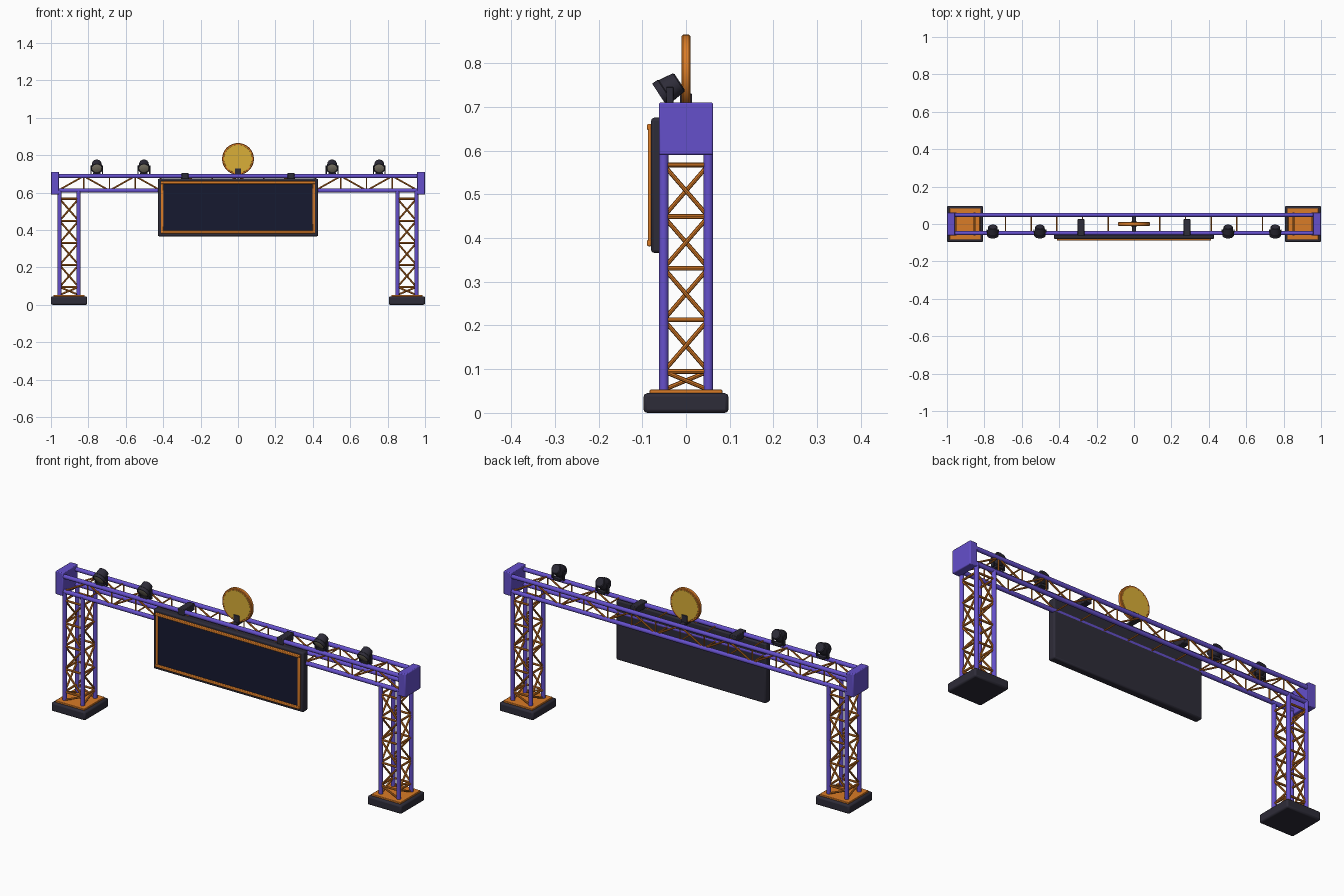
import bpy, bmesh, math
from mathutils import Vector, Matrix

if "Cube" in bpy.data.objects:
    bpy.data.objects.remove(bpy.data.objects["Cube"])


def material(name, rgb):
    m = bpy.data.materials.new(name)
    m.diffuse_color = (*rgb, 1)
    m.use_nodes = True
    m.node_tree.nodes["Principled BSDF"].inputs["Base Color"].default_value = m.diffuse_color
    return m


PURPLE = material("purple_paint", (0.13, 0.08, 0.6))
ORANGE = material("orange_paint", (0.7, 0.2, 0.02))
DARK = material("dark_metal", (0.027, 0.025, 0.04))
NAVY = material("screen_glass", (0.008, 0.01, 0.03))
GOLD = material("gold", (0.7, 0.43, 0.04))
LENS = material("lens_glass", (0.3, 0.27, 0.2))


def finish(name, bm, mat, bevel=0):
    me = bpy.data.meshes.new(name)
    bm.to_mesh(me)
    bm.free()
    ob = bpy.data.objects.new(name, me)
    bpy.context.collection.objects.link(ob)
    me.materials.append(mat)
    if bevel:
        mod = ob.modifiers.new("bevel", 'BEVEL')
        mod.width, mod.segments = bevel, 2
    bpy.ops.object.select_all(action='DESELECT')
    ob.select_set(True)
    bpy.context.view_layer.objects.active = ob
    bpy.ops.object.shade_smooth_by_angle(angle=math.radians(35))
    return ob


def box(name, lo, hi, mat, bevel=0.0):
    lo, hi = Vector(lo), Vector(hi)
    bm = bmesh.new()
    bmesh.ops.create_cube(bm, size=1, matrix=Matrix.Translation((lo + hi) / 2)
                          @ Matrix.Diagonal((*(hi - lo), 1)))
    return finish(name, bm, mat, bevel)


def tubes(name, pairs, r, mat, sides=8):
    bm = bmesh.new()
    for a, b in pairs:
        a, b = Vector(a), Vector(b)
        d = b - a
        m = Matrix.Translation((a + b) / 2) @ d.to_track_quat('Z', 'Y').to_matrix().to_4x4()
        bmesh.ops.create_cone(bm, cap_ends=True, segments=sides, radius1=r, radius2=r,
                              depth=d.length, matrix=m)
    return finish(name, bm, mat)


def lathe(name, profile, matrix, mat, sides=32):
    # profile of (radius, height) points spun around local z
    bm = bmesh.new()
    rings = [[bm.verts.new((r * math.cos(i * math.tau / sides), r * math.sin(i * math.tau / sides), z))
              for i in range(sides)] for r, z in profile]
    for a, b in zip(rings, rings[1:]):
        for i in range(sides):
            j = (i + 1) % sides
            bm.faces.new((a[i], a[j], b[j], b[i]))
    bm.faces.new(rings[0][::-1])
    bm.faces.new(rings[-1])
    bmesh.ops.transform(bm, matrix=matrix, verts=bm.verts)
    bmesh.ops.recalc_face_normals(bm, faces=bm.faces)
    return finish(name, bm, mat)


# Towers: base, plate, four posts, lattice and end cap
CX, H = 0.903, 0.051
for side, s in (("left", -1), ("right", 1)):
    c = s * CX
    box(side + "_base", (c - 0.097, -0.097, 0), (c + 0.097, 0.097, 0.045), DARK, 0.008)
    box(side + "_base_plate", (c - 0.083, -0.083, 0.043), (c + 0.083, 0.083, 0.053), ORANGE, 0.002)
    corners = [(c + s * x * H, y * H) for x, y in ((-1, -1), (1, -1), (1, 1), (-1, 1))]
    tubes(side + "_posts", [((x, y, 0.05), (x, y, 0.612)) for x, y in corners], 0.011, PURPLE, 16)
    levels = [0.053] + [0.095 + 0.118 * i for i in range(5)]
    rails, braces = [], []
    for i in range(4):
        a, b = corners[i], corners[(i + 1) % 4]
        rails += [((*a, z), (*b, z)) for z in levels[1:]]
        for k, (z0, z1) in enumerate(zip(levels, levels[1:])):
            p, q = (a, b) if k % 2 else (b, a)
            braces.append(((*p, z0), (*q, z1)))
    tubes(side + "_tower_rails", rails, 0.0055, ORANGE)
    tubes(side + "_tower_braces", braces, 0.005, ORANGE)
    box(side + "_end_cap", (min(s * 0.957, s), -0.062, 0.59), (max(s * 0.957, s), 0.062, 0.71),
        PURPLE, 0.004)

# Overhead truss
Y, ZB, ZT, P = 0.049, 0.611, 0.688, 0.1375
tubes("truss_chords", [((-0.965, y, z), (0.965, y, z)) for y in (-Y, Y) for z in (ZB, ZT)],
      0.011, PURPLE, 16)
zig, ties = [], []
for k in range(-7, 7):
    x0, x1 = k * P, (k + 1) * P
    za, zb = (ZB, ZT) if k % 2 else (ZT, ZB)
    zig += [((x0, y, za), (x1, y, zb)) for y in (-Y, Y)]
    if k > -7:
        ties += [((x0, -Y, z), (x0, Y, z)) for z in (ZB, ZT)]
        ties += [((x0, y, ZB), (x0, y, ZT)) for y in (-Y, Y)]
tubes("truss_diagonals", zig, 0.0045, ORANGE)
tubes("truss_ties", ties, 0.0035, ORANGE)

# Hanging display
box("display_body", (-0.428, -0.08, 0.366), (0.428, -0.04, 0.675), DARK, 0.007)
box("display_glass", (-0.402, -0.083, 0.39), (0.402, -0.078, 0.652), NAVY)
X, Z0, Z1, T = 0.413, 0.381, 0.661, 0.015
for z, n in ((Z0, "bottom"), (Z1 - T, "top")):
    box("display_trim_" + n, (-X, -0.089, z), (X, -0.078, z + T), ORANGE, 0.003)
for x, n in ((-X, "left"), (X - T, "right")):
    box("display_trim_" + n, (x, -0.087, Z0 + 0.005), (x + T, -0.078, Z1 - 0.005), ORANGE, 0.003)
for n, x in (("left", -0.283), ("right", 0.283)):
    box(n + "_display_bracket", (x - 0.018, -0.062, 0.672), (x + 0.018, 0.026, 0.706), DARK, 0.003)

# Spotlights aimed forward and down
for i, x in enumerate((-0.755, -0.503, 0.503, 0.755)):
    aim = Vector((0, -math.cos(math.radians(33)), -math.sin(math.radians(33))))
    m = Matrix.Translation((x, -0.038, 0.742)) @ aim.to_track_quat('Z', 'Y').to_matrix().to_4x4()
    lathe(f"spotlight_{i}_can", [(0.021, -0.028), (0.025, -0.025), (0.029, 0.01), (0.031, 0.012),
                                 (0.031, 0.027), (0.027, 0.027), (0.026, 0.022)], m, DARK, 24)
    lathe(f"spotlight_{i}_lens", [(0.026, 0.02), (0.026, 0.024), (0.014, 0.027)], m, LENS, 24)
    box(f"spotlight_{i}_foot", (x - 0.02, -0.053, 0.693), (x + 0.02, -0.02, 0.706), DARK, 0.002)
    for s in (-1, 1):
        box(f"spotlight_{i}_yoke", (x + s * 0.031 - 0.003, -0.045, 0.695),
            (x + s * 0.031 + 0.003, -0.029, 0.745), DARK, 0.001)

# Round gold emblem on a small stand
m = Matrix.Translation((0, 0, 0.78)) @ Matrix.Rotation(math.pi / 2, 4, 'X')
lathe("emblem_rim", [(0.076, -0.01), (0.082, -0.01), (0.085, -0.007), (0.085, 0.007),
                     (0.082, 0.01), (0.076, 0.01)], m, ORANGE, 48)
lathe("emblem_face", [(0.075, -0.0105), (0.077, -0.009), (0.077, 0.009), (0.075, 0.0105)], m, GOLD, 48)
box("emblem_stand", (-0.016, -0.014, 0.685), (0.016, 0.014, 0.73), DARK, 0.002)
box("emblem_crossbar", (-0.012, -0.05, 0.682), (0.012, 0.05, 0.694), DARK, 0.002)
